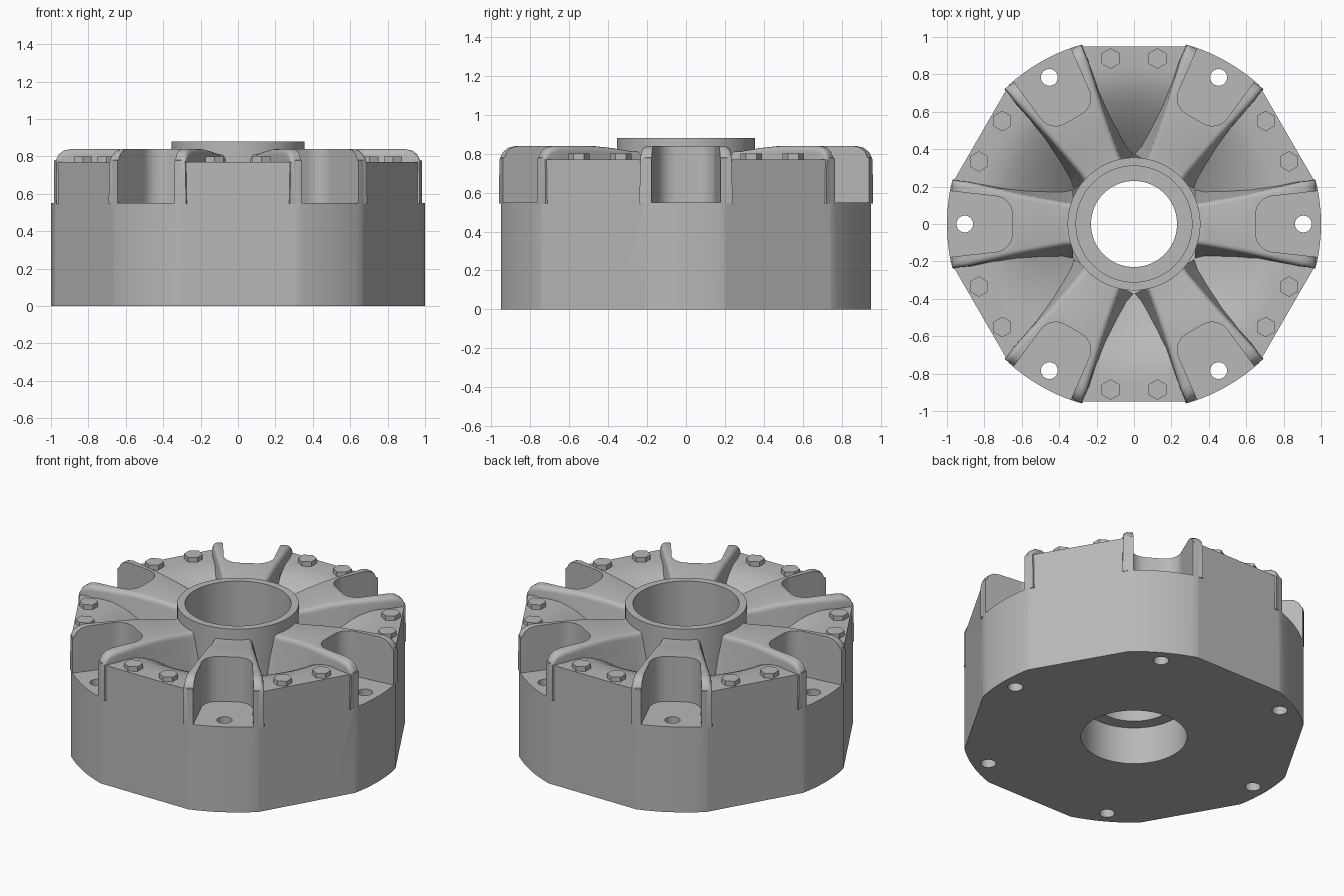
import bpy, bmesh, math
from mathutils import Matrix, Vector

cube = bpy.data.objects.get("Cube")
if cube:
    bpy.data.objects.remove(cube, do_unlink=True)

metal = bpy.data.materials.new("cast_grey")
metal.use_nodes = True
GREY = (0.48, 0.48, 0.48, 1)
metal.diffuse_color = GREY
metal.node_tree.nodes["Principled BSDF"].inputs["Base Color"].default_value = GREY


def make(name, bm):
    bmesh.ops.recalc_face_normals(bm, faces=bm.faces)
    mesh = bpy.data.meshes.new(name)
    bm.to_mesh(mesh)
    bm.free()
    ob = bpy.data.objects.new(name, mesh)
    bpy.context.collection.objects.link(ob)
    mesh.materials.append(metal)
    return ob


def loft(name, rings, close_ends=True, wrap=False):
    """Skin a list of equal-length closed rings."""
    bm = bmesh.new()
    loops = [[bm.verts.new(p) for p in ring] for ring in rings]
    n = len(loops[0])
    pairs = list(zip(loops, loops[1:]))
    if wrap:
        pairs.append((loops[-1], loops[0]))
    for a, b in pairs:
        for i in range(n):
            j = (i + 1) % n
            bm.faces.new((a[i], a[j], b[j], b[i]))
    if close_ends and not wrap:
        bm.faces.new(loops[0])
        bm.faces.new(loops[-1])
    return make(name, bm)


def lathe(name, profile, steps=120):
    rings = []
    for k in range(steps):
        a = math.tau * k / steps
        rings.append([(r * math.cos(a), r * math.sin(a), z) for r, z in profile])
    return loft(name, rings, wrap=True)


def prism(name, outline, z0, z1):
    return loft(name, [[(x, y, z) for x, y in outline] for z in (z0, z1)])


def circle(r, n, cx=0, cy=0, start=0):
    return [(cx + r * math.cos(start + math.tau * i / n),
             cy + r * math.sin(start + math.tau * i / n)) for i in range(n)]


def boolean(target, tool, op):
    mod = target.modifiers.new(op, "BOOLEAN")
    mod.operation = op
    mod.solver = "EXACT"
    mod.object = tool
    bpy.ops.object.select_all(action="DESELECT")
    bpy.context.view_layer.objects.active = target
    target.select_set(True)
    bpy.ops.object.modifier_apply(modifier=mod.name)
    bpy.data.objects.remove(tool, do_unlink=True)


def turned(ob, k):
    ob.data.transform(Matrix.Rotation(k * math.pi / 3, 4, "Z"))
    return ob


# Housing: turned body with a dished deck, hub ring and stepped bore
housing = lathe("housing", [
    (0.31, 0), (1, 0), (1, 0.77), (0.84, 0.77), (0.78, 0.764), (0.72, 0.746),
    (0.66, 0.718), (0.6, 0.682), (0.54, 0.64), (0.48, 0.592), (0.42, 0.54),
    (0.355, 0.48), (0.355, 0.88), (0.31, 0.88), (0.31, 0.4), (0.23, 0.4),
    (0.23, 0.24), (0.31, 0.24)])

# Six flats on the rim
flats = prism("flats_tool", circle(0.95 / math.cos(math.pi / 6), 6), -0.1, 1.2)
boolean(housing, flats, "INTERSECT")

# Arm stations: distance, foot half width, foot height, crest half width, top
STATIONS = [
    (0.325, 0.195, 0.44, 0.115, 0.81), (0.38, 0.19, 0.45, 0.12, 0.812),
    (0.5, 0.2, 0.5, 0.142, 0.828), (0.62, 0.21, 0.54, 0.165, 0.838),
    (0.75, 0.222, 0.545, 0.195, 0.84), (0.89, 0.235, 0.545, 0.226, 0.84),
    (0.93, 0.237, 0.545, 0.23, 0.832), (0.958, 0.238, 0.545, 0.234, 0.812),
    (0.974, 0.239, 0.545, 0.236, 0.78), (1.05, 0.24, 0.545, 0.24, 0.75)]


def arm_ring(x, foot, z0, crest, top):
    r = 0.03
    half = [(foot, z0)]
    for i in range(5):
        a = i * math.pi / 8
        half.append((crest - r + r * math.cos(a), top - r + r * math.sin(a)))
    ring = half + [(-y, z) for y, z in reversed(half)]
    return [(x, y, z) for y, z in ring]


# Arms with rounded crests, trimmed to the rim
for k in range(6):
    arm = loft("arm_tool", [arm_ring(*s) for s in STATIONS])
    boolean(arm, prism("rim_tool", circle(0.999, 120), 0.2, 1.2), "INTERSECT")
    boolean(housing, turned(arm, k), "UNION")

# Open pocket and mounting hole at the end of each arm
corner = Vector((0.75, 0.05))
half = [(1.1, 0.19)]
for i in range(9):
    a = math.pi / 2 + i * math.pi / 16
    half.append((corner.x + 0.1 * math.cos(a), corner.y + 0.1 * math.sin(a)))
pocket = half + [(x, -y) for x, y in reversed(half)]
for k in range(6):
    boolean(housing, turned(prism("pocket_tool", pocket, 0.55, 1.2), k), "DIFFERENCE")
    hole = prism("hole_tool", circle(0.045, 24, 0.905), -0.1, 0.8)
    boolean(housing, turned(hole, k), "DIFFERENCE")

# Two hexagonal bolt heads on each deck
for k in range(6):
    for side in (-1, 1):
        outline = circle(0.055, 6, side * 0.125, 0.885, math.pi / 2)
        turned(prism("deck_bolt", outline, 0.76, 0.8), k)

bpy.ops.object.select_all(action="DESELECT")
housing.select_set(True)
bpy.context.view_layer.objects.active = housing
bpy.ops.object.shade_smooth_by_angle(angle=math.radians(32))
